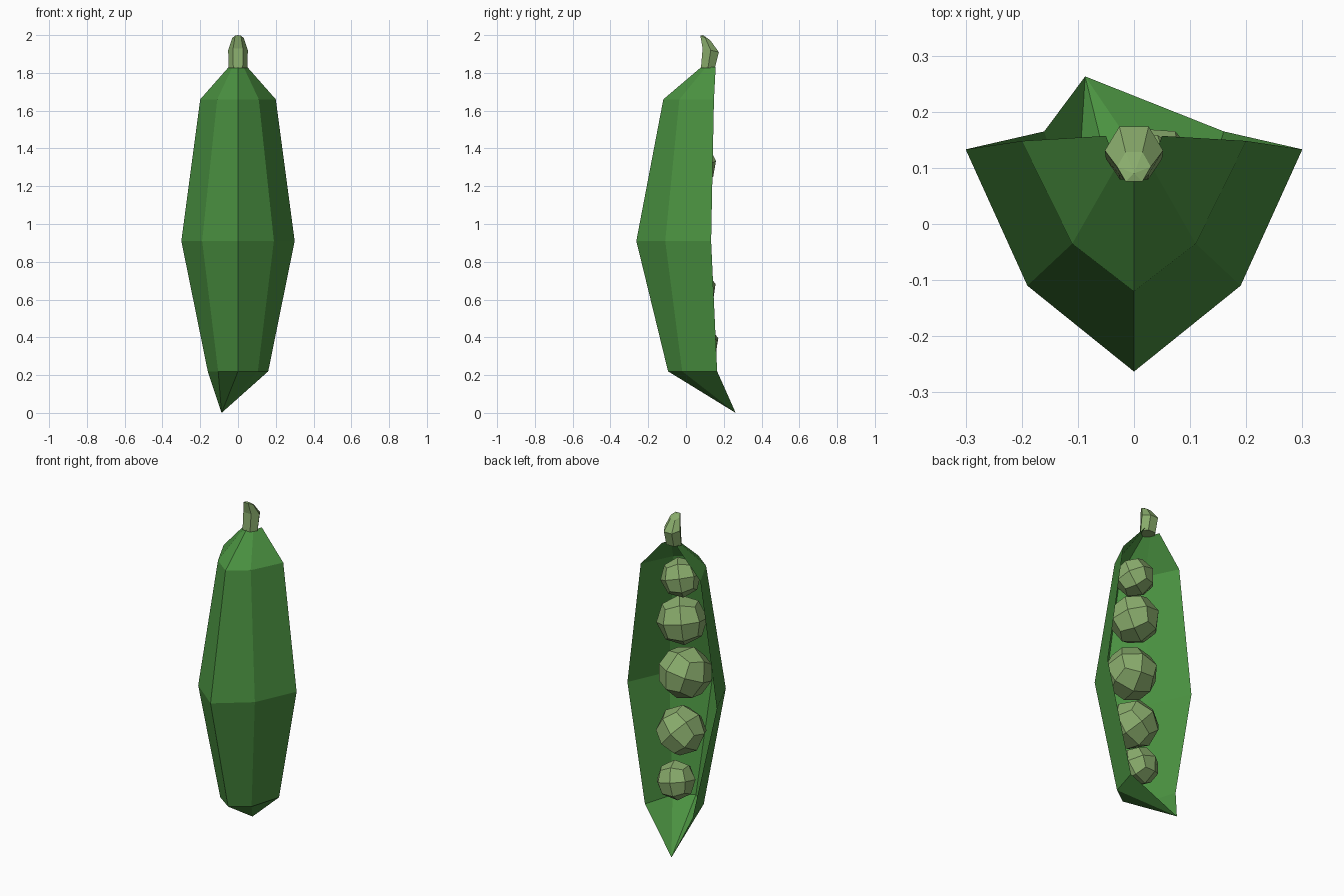
import bpy, bmesh, random
from mathutils import Vector, Euler

if "Cube" in bpy.data.objects:
    bpy.data.objects.remove(bpy.data.objects["Cube"])

random.seed(4)


def material(name, rgb):
    m = bpy.data.materials.new(name)
    m.diffuse_color = (*rgb, 1)
    m.use_nodes = True
    m.node_tree.nodes["Principled BSDF"].inputs["Base Color"].default_value = m.diffuse_color
    return m


def finish(bm, name, mat):
    bmesh.ops.recalc_face_normals(bm, faces=bm.faces)
    me = bpy.data.meshes.new(name)
    bm.to_mesh(me)
    bm.free()
    me.materials.append(mat)
    ob = bpy.data.objects.new(name, me)
    bpy.context.collection.objects.link(ob)
    return ob


def bridge(bm, a, b, closed):
    n = len(a)
    for i in range(n if closed else n - 1):
        j = (i + 1) % n
        bm.faces.new((a[i], a[j], b[j], b[i]))


green = material("pod_green", (0.07, 0.29, 0.053))
pale = material("pea_green", (0.25, 0.41, 0.15))

# Pod: thin open shell; each section is z, rim (x, y), side (x, y), keel y
sections = [
    (0.22, (0.16, 0.165), (0.105, -0.02), -0.095),
    (0.91, (0.30, 0.133), (0.19, -0.11), -0.263),
    (1.66, (0.20, 0.148), (0.11, -0.035), -0.12),
    (1.83, (0.05, 0.157), (0.03, 0.105), 0.08),
]
bm = bmesh.new()
rings = []
for z, rim, side, keel in sections:
    pts = [(-rim[0], rim[1]), (-side[0], side[1]), (0, keel), side, rim]
    rings.append([bm.verts.new((x, y, z)) for x, y in pts])
for a, b in zip(rings, rings[1:]):
    bridge(bm, a, b, False)
# Curled tip
tip = bm.verts.new((-0.087, 0.263, 0.0))
for p, q in zip(rings[0], rings[0][1:]):
    bm.faces.new((tip, q, p))
finish(bm, "pod_shell", green)

# Stem: bent six-sided stub; z, centre y, half width, half depth, tilt
bm = bmesh.new()
rings = []
for z, cy, rx, ry, tilt in [(1.825, 0.116, 0.05, 0.037, 0.0),
                            (1.92, 0.131, 0.052, 0.043, -0.01),
                            (1.985, 0.102, 0.03, 0.026, -0.012)]:
    hexa = [(1, 0), (0.5, 1), (-0.5, 1), (-1, 0), (-0.5, -1), (0.5, -1)]
    rings.append([bm.verts.new((rx * x, cy + ry * y, z + tilt * y)) for x, y in hexa])
for a, b in zip(rings, rings[1:]):
    bridge(bm, a, b, True)
bm.faces.new(rings[0])
cap = bm.verts.new((0, 0.09, 2.0))
for i in range(6):
    bm.faces.new((rings[-1][i], rings[-1][(i + 1) % 6], cap))
finish(bm, "stem", pale)

# Peas: faceted quad spheres, each turned differently
peas = [
    ((0.017, 0.027, 1.58), 0.113),
    ((0.013, 0.02, 1.32), 0.142),
    ((0.013, -0.012, 0.99), 0.152),
    ((0.018, 0.02, 0.65), 0.142),
    ((0.02, 0.066, 0.365), 0.113),
]
for i, (loc, r) in enumerate(peas):
    bm = bmesh.new()
    bmesh.ops.create_cube(bm, size=2)
    bmesh.ops.subdivide_edges(bm, edges=bm.edges[:], cuts=1, use_grid_fill=True)
    turn = Euler([random.uniform(0, 1.5) for _ in range(3)]).to_matrix()
    for v in bm.verts:
        v.co = turn @ v.co.normalized() * r + Vector(loc)
    finish(bm, f"pea_{i + 1}", pale)
